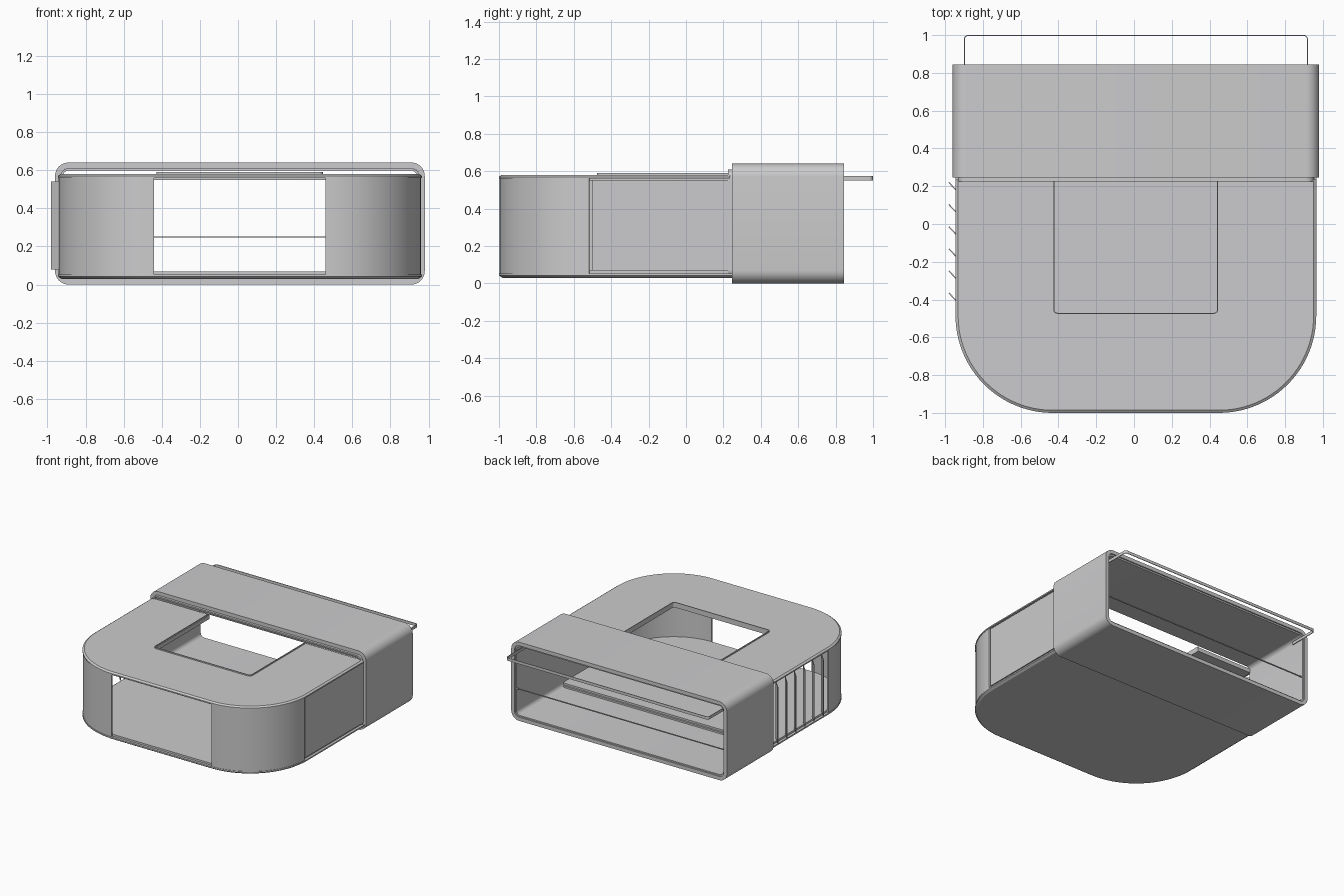
import bpy, bmesh, math
from mathutils import Vector

if "Cube" in bpy.data.objects:
    bpy.data.objects.remove(bpy.data.objects["Cube"])

grey = bpy.data.materials.new("light_grey")
grey.diffuse_color = (0.6, 0.6, 0.61, 1)
grey.use_nodes = True
grey.node_tree.nodes["Principled BSDF"].inputs["Base Color"].default_value = grey.diffuse_color
CX = 0.01  # middle of the symmetric body


def finish(name, bm):
    bmesh.ops.recalc_face_normals(bm, faces=bm.faces[:])
    me = bpy.data.meshes.new(name)
    bm.to_mesh(me)
    bm.free()
    ob = bpy.data.objects.new(name, me)
    bpy.context.collection.objects.link(ob)
    me.materials.append(grey)
    bpy.context.view_layer.objects.active = ob
    ob.select_set(True)
    bpy.ops.object.shade_smooth_by_angle(angle=math.radians(30))
    ob.select_set(False)
    return ob


def arc(cx, cy, r, a0, a1, n):
    return [(cx + r * math.cos(math.radians(a0 + (a1 - a0) * i / n)),
             cy + r * math.sin(math.radians(a0 + (a1 - a0) * i / n))) for i in range(n + 1)]


def loft(name, loops, closed=False):
    """Skin matching loops; cap the ends, or join last to first when closed."""
    bm = bmesh.new()
    rows = [[bm.verts.new(p) for p in lp] for lp in loops]
    n = len(rows[0])
    pairs = list(zip(rows, rows[1:])) + ([(rows[-1], rows[0])] if closed else [])
    for a, b in pairs:
        for i in range(n):
            j = (i + 1) % n
            bm.faces.new((a[i], a[j], b[j], b[i]))
    if not closed:
        bm.faces.new(rows[0][::-1])
        bm.faces.new(rows[-1])
    return finish(name, bm)


def strip(name, path, t, z0, z1):
    """Thin upright band of thickness t following a plan path."""
    pts = [Vector(p) for p in path]
    left, right = [], []
    for i, p in enumerate(pts):
        d = (pts[min(i + 1, len(pts) - 1)] - pts[max(i - 1, 0)]).normalized()
        nrm = Vector((-d.y, d.x)) * t / 2
        left.append(p + nrm)
        right.append(p - nrm)
    loop = left + right[::-1]
    return loft(name, [[(p.x, p.y, z) for p in loop] for z in (z0, z1)])


def plan(d, back, notch):
    """U-shaped plan inset by d, with an optional rectangular notch for the roof opening."""
    w, r = 0.955 - d, 0.515 - d
    pts = [(CX - w, back)]
    pts += arc(CX - 0.44, -0.485, r, 180, 270, 24)
    pts += arc(CX + 0.44, -0.485, r, 270, 360, 24)
    pts += [(CX + w, back)]
    if notch:
        pts += [(0.44, back), (0.44, -0.47), (-0.42, -0.47), (-0.42, back)]
    return pts


def slab(name, levels, back, notch=False):
    return loft(name, [[(x, y, z) for x, y in plan(d, back, notch)] for z, d in levels])


def tube(name, x0, x1, z0, z1, r, t, y0, y1):
    """Open rounded rectangular sleeve running along y."""
    def ring(d):
        q = max(r - d, 0.01)
        a, b, c, e = x0 + d + q, x1 - d - q, z0 + d + q, z1 - d - q
        return (arc(b, e, q, 0, 90, 8) + arc(a, e, q, 90, 180, 8)
                + arc(a, c, q, 180, 270, 8) + arc(b, c, q, 270, 360, 8))
    return loft(name, [[(x, y, z) for x, z in ring(d)]
                       for d, y in ((0, y0), (0, y1), (t, y1), (t, y0))], closed=True)


# Rear sleeve and its projecting liner
tube("rear_sleeve", -0.96, 0.98, 0.0, 0.64, 0.07, 0.03, 0.245, 0.845)
tube("sleeve_liner", -0.932, 0.952, 0.028, 0.61, 0.045, 0.012, 0.225, 0.835)

# Floor and roof slabs with chamfered rims and inset inner layers
slab("floor_slab", [(0.03, 0.018), (0.042, 0.0), (0.053, 0.0)], 0.25)
slab("inner_floor", [(0.052, 0.02), (0.068, 0.02)], 0.235)
slab("roof_slab", [(0.56, 0.0), (0.57, 0.0), (0.58, 0.014)], 0.235, True)
slab("inner_ceiling", [(0.548, 0.02), (0.562, 0.02)], 0.235, True)

# Curved corner walls
for side, sx in (("left", -1), ("right", 1)):
    curve = [(CX + sx * 0.45, -0.99)]
    curve += [(CX + sx * (0.44 + x), y) for x, y in arc(0, -0.485, 0.505, -88, 0, 24)]
    curve += [(CX + sx * 0.945, -0.515 + 0.032)] if sx < 0 else []
    if sx > 0:
        curve = [p for p in curve if p[1] < -0.51]
    strip(side + "_corner_wall", curve, 0.012, 0.05, 0.562)

# Right side panel, leaving a narrow gap beside the corner wall
strip("right_panel", [(0.95, -0.503), (0.95, 0.25)], 0.012, 0.068, 0.553)

# Angled slats on the left side
for i in range(6):
    y = 0.22 - i * 0.117
    strip(f"left_slat_{i + 1}", [(-0.98, y), (-0.915, y - 0.07)], 0.006, 0.08, 0.54)


def u_path(x0, x1, y_end, y_bend, r):
    s = 1 if y_bend > y_end else -1
    pts = [(x0, y_end)]
    pts += [(x, s * y) for x, y in arc(x0 + r, s * y_bend - r, r, 180, 90, 5)]
    pts += [(x, s * y) for x, y in arc(x1 - r, s * y_bend - r, r, 90, 0, 5)]
    return pts + [(x1, y_end)]


# Skylight rim, rear awning frame and rear rail
strip("skylight_rim", u_path(-0.425, 0.443, 0.23, -0.473, 0.02), 0.006, 0.548, 0.59)
strip("awning_frame", u_path(-0.898, 0.918, 0.75, 0.998, 0.02), 0.005, 0.55, 0.573)
strip("rear_rail", [(-0.92, 0.828), (0.94, 0.828)], 0.008, 0.246, 0.253)
